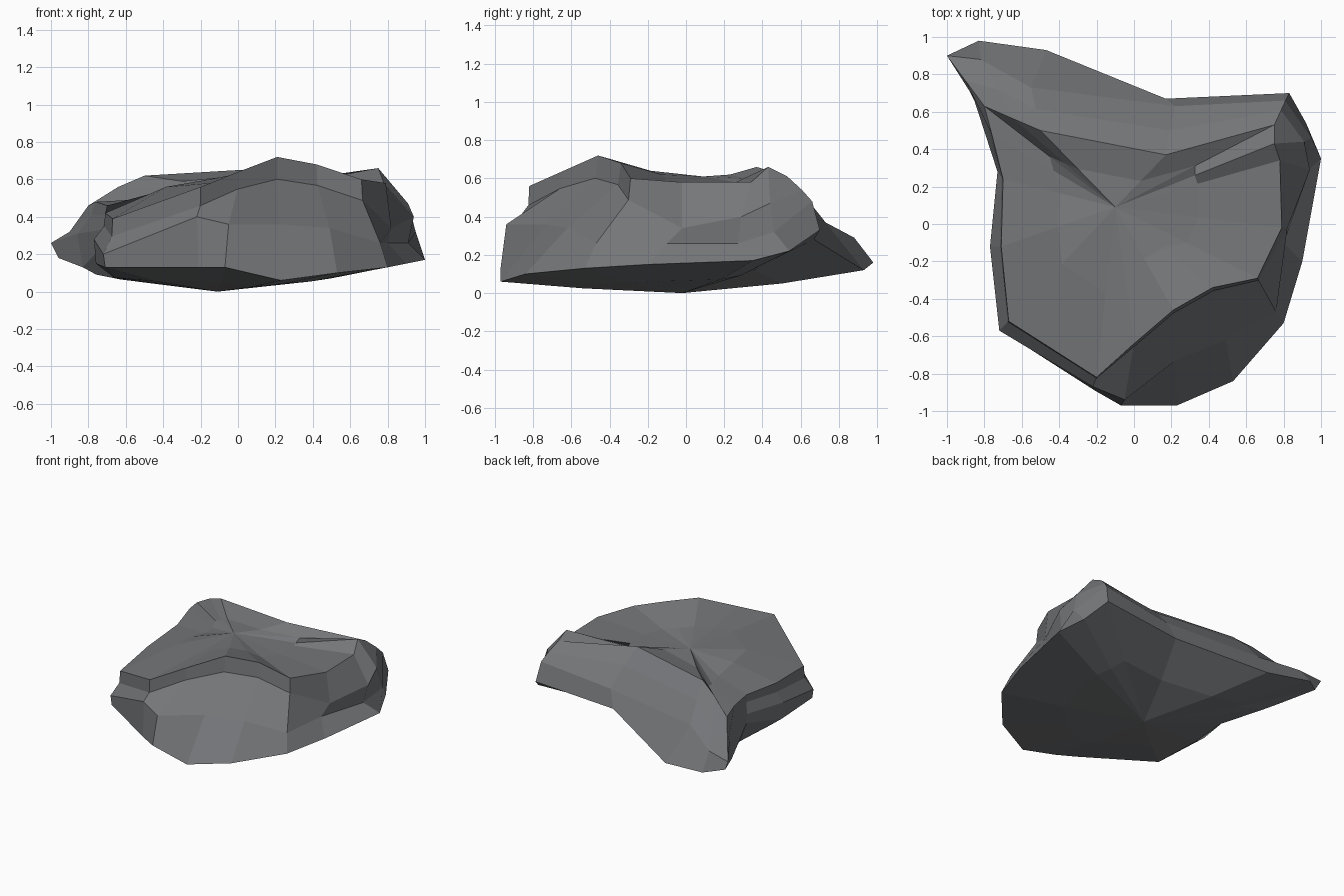
import bpy, bmesh
from mathutils import Vector

if "Cube" in bpy.data.objects:
    bpy.data.objects.remove(bpy.data.objects["Cube"])

# Outlines run counter-clockwise seen from above, starting at the front
# Widest edge, just above the underside
foot = [(-.07, -.97, .13), (.23, -.97, .06), (.53, -.84, .10), (.80, -.53, .13),
        (.90, -.20, .15), (1.0, .35, .17), (.92, .54, .22), (.83, .70, .33),
        (.17, .67, .28), (-.47, .93, .12), (-.83, .98, .16), (-.96, .88, .18),
        (-.83, .61, .13), (-.72, .27, .25), (-.76, -.12, .15), (-.71, -.57, .13),
        (-.21, -.89, .13)]
# Ledge below the lip
ledge = [(-.05, -.94, .36), (.22, -.73, .36), (.49, -.62, .34), (.76, -.47, .26),
         (.80, -.10, .26), (.91, .27, .26), (.95, .46, .32), (.81, .66, .48),
         (.22, .63, .41), (-.55, .73, .37), (-.82, .88, .29), (-1.0, .90, .26),
         (-.86, .68, .31), (-.73, .28, .33), (-.77, -.12, .28), (-.72, -.57, .20),
         (-.22, -.87, .40)]
# Top rim
rim = [(.0, -.64, .64), (.21, -.46, .72), (.42, -.34, .68), (.66, -.29, .60),
       (.79, -.02, .58), (.78, .34, .58), (.75, .43, .66), (.75, .53, .61),
       (.17, .37, .66), (-.50, .50, .62), (-.64, .56, .56), (-.80, .63, .46),
       (-.76, .48, .48), (-.70, .24, .46), (-.71, -.12, .42), (-.67, -.52, .39),
       (-.20, -.82, .56)]

foot, ledge, rim = ([Vector(p) for p in r] for r in (foot, ledge, rim))
low = Vector((-.11, -.02, 0))
dip = Vector((-.10, .09, .61))


def mix(a, b, f, g):
    """Blend a to b: f sideways, g in height."""
    return Vector((a.x + (b.x - a.x) * f, a.y + (b.y - a.y) * f, a.z + (b.z - a.z) * g))


# Foot of the lip: steep in front, sloped at the back, steep on the left
blend = [(.06, .33)] * 4 + [(.3, .75)] * 3 + [(.6, .55), (.5, .42), (.5, .42)] \
    + [(.5, .7)] * 2 + [(.25, .4)] * 2 + [(.1, .5)] * 2 + [(.1, .63)]
lip = [mix(a, b, f, g) for a, b, (f, g) in zip(rim, ledge, blend)]
# Overhang on the right
lip[4:7] = [Vector(p) for p in ((.82, -.02, .34), (.94, .29, .40), (.91, .44, .47))]

# Rounded underside, fuller under the left edge
belly = [mix(low, p, .55, .42) for p in foot]
for i, f, g in ((12, .9, .7), (13, .85, .26), (14, .85, .5)):
    belly[i] = mix(low, foot[i], f, g)

# Uneven top
heights = (.62, .64, .62, .59, .58, .58, .58, .60, .62, .59, .55, .51, .49,
           .50, .54, .56, .58)
saddle = [mix(dip, p, .5, 0) for p in rim]
for p, h in zip(saddle, heights):
    p.z = h


def loft(name, rings, bottom, top):
    bm = bmesh.new()
    rows = [[bm.verts.new(p) for p in r] for r in rings]
    n = len(rows[0])
    b, t = bm.verts.new(bottom), bm.verts.new(top)
    for i in range(n):
        j = (i + 1) % n
        bm.faces.new((b, rows[0][j], rows[0][i]))
        bm.faces.new((t, rows[-1][i], rows[-1][j]))
        for r, s in zip(rows, rows[1:]):
            bm.faces.new((r[i], r[j], s[j], s[i]))
    bmesh.ops.recalc_face_normals(bm, faces=bm.faces)
    me = bpy.data.meshes.new(name)
    bm.to_mesh(me)
    bm.free()
    ob = bpy.data.objects.new(name, me)
    bpy.context.collection.objects.link(ob)
    return ob


# Whole boulder, flat shaded, dark stone
rock = loft("flat_rock", [belly, foot, ledge, lip, rim, saddle], low, dip)
stone = bpy.data.materials.new("dark_stone")
stone.diffuse_color = (.175, .182, .19, 1)
stone.use_nodes = True
stone.node_tree.nodes["Principled BSDF"].inputs["Base Color"].default_value = stone.diffuse_color
rock.data.materials.append(stone)
